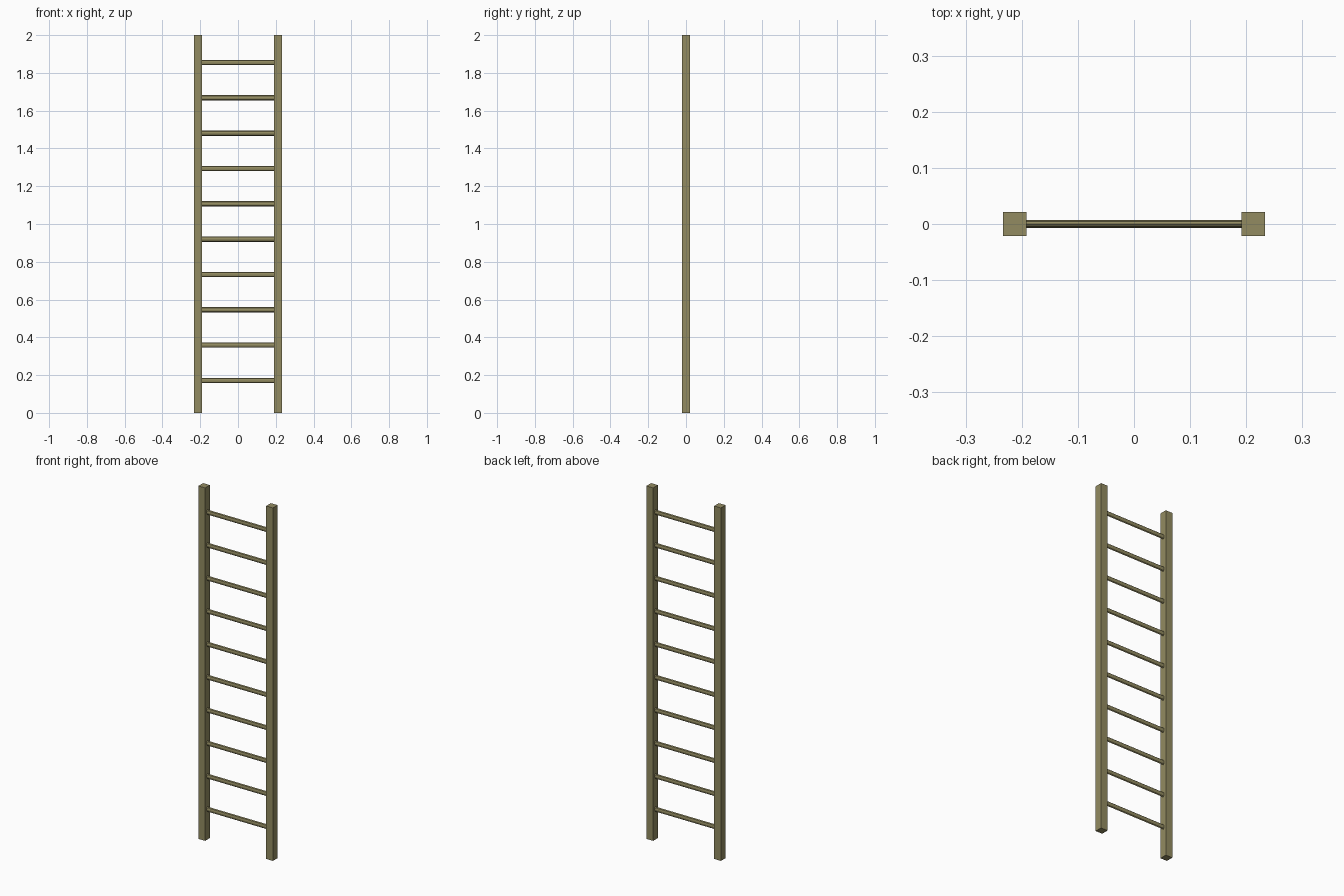
import bpy
from math import pi

if "Cube" in bpy.data.objects:
    bpy.data.objects.remove(bpy.data.objects["Cube"])

wood = bpy.data.materials.new("wood")
wood.diffuse_color = (0.29, 0.26, 0.12, 1)
wood.use_nodes = True
wood.node_tree.nodes["Principled BSDF"].inputs["Base Color"].default_value = wood.diffuse_color

HEIGHT, POST, POST_X = 2.0, 0.042, 0.2125
RUNGS, FIRST_Z, STEP = 10, 0.172, 0.187
RUNG_DEPTH, RUNG_HEIGHT = 0.0135, 0.028


def finish(name, scale):
    ob = bpy.context.object
    ob.name = name
    ob.scale = scale
    bpy.ops.object.transform_apply(location=False, rotation=True, scale=True)
    ob.data.materials.append(wood)


# Square side rails
for side, sx in (("left", -1), ("right", 1)):
    bpy.ops.mesh.primitive_cube_add(size=1, location=(sx * POST_X, 0, HEIGHT / 2))
    finish(side + "_rail", (POST, POST, HEIGHT))

# Flattened eight-sided rungs, ending at the rails
for i in range(RUNGS):
    bpy.ops.mesh.primitive_cylinder_add(
        vertices=8, radius=0.5, depth=1,
        location=(0, 0, FIRST_Z + i * STEP), rotation=(0, pi / 2, 0))
    # local x becomes height and local z becomes length after rotation
    finish(f"rung_{i + 1}", (RUNG_HEIGHT, RUNG_DEPTH, 2 * POST_X - POST + 0.002))
